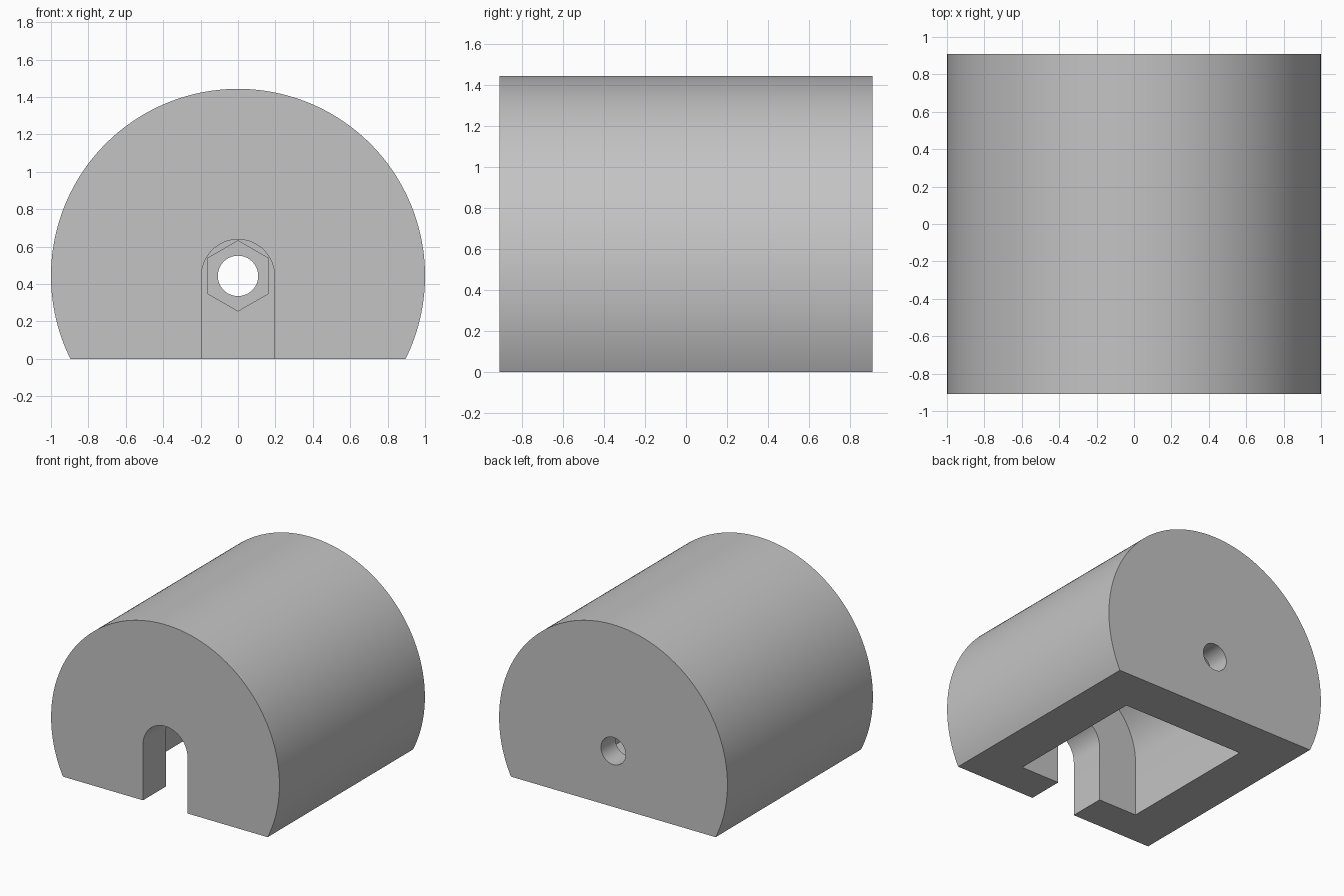
import bpy, bmesh, math

AXIS_Z = 0.443      # height of the shared axis
HALF_LEN = 0.91

cube = bpy.data.objects.get("Cube")
if cube:
    bpy.data.objects.remove(cube, do_unlink=True)

grey = bpy.data.materials.new("plain grey")
grey.use_nodes = True
colour = (0.55, 0.55, 0.55, 1)
grey.diffuse_color = colour
grey.node_tree.nodes["Principled BSDF"].inputs["Base Color"].default_value = colour


def arc(radius, start, end, steps):
    """Points of an arc about the shared axis, angles in radians."""
    angles = [start + (end - start) * i / steps for i in range(steps + 1)]
    return [(radius * math.cos(a), AXIS_Z + radius * math.sin(a)) for a in angles]


def arch(radius, bottom):
    """Round-topped opening with straight sides."""
    return arc(radius, 0, math.pi, 48) + [(-radius, bottom), (radius, bottom)]


def prism(name, profile, y0, y1):
    """Extrude an x-z profile along y."""
    bm = bmesh.new()
    face = bm.faces.new([bm.verts.new((x, y0, z)) for x, z in profile])
    new = bmesh.ops.extrude_face_region(bm, geom=[face])["geom"]
    verts = [v for v in new if isinstance(v, bmesh.types.BMVert)]
    bmesh.ops.translate(bm, verts=verts, vec=(0, y1 - y0, 0))
    bmesh.ops.recalc_face_normals(bm, faces=bm.faces)
    mesh = bpy.data.meshes.new(name)
    bm.to_mesh(mesh)
    bm.free()
    mesh.materials.append(grey)
    obj = bpy.data.objects.new(name, mesh)
    bpy.context.collection.objects.link(obj)
    return obj


# Round body with a flat base
dip = math.asin(AXIS_Z)
body = prism("housing_body", arc(1, -dip, math.pi + dip, 128), -HALF_LEN, HALF_LEN)

# Vaulted cavity, front slot, hexagonal nut pocket and bolt hole
CAVITY_FRONT, CAVITY_BACK, POCKET_BACK = -0.62, 0.55, 0.73
turn = math.tau
cutters = [
    prism("cavity_cutter", arch(0.534, -0.2), CAVITY_FRONT, CAVITY_BACK),
    prism("slot_cutter", arch(0.195, -0.1), -1.1, 0),
    prism("nut_pocket_cutter",
          arc(0.188, turn / 12, turn * 11 / 12, 5), 0.3, POCKET_BACK),
    prism("bolt_hole_cutter", arc(0.108, 0, turn * 47 / 48, 47), 0.2, 1.1),
]

bpy.context.view_layer.objects.active = body
for cutter in cutters:
    mod = body.modifiers.new(cutter.name, "BOOLEAN")
    mod.operation = "DIFFERENCE"
    mod.solver = "EXACT"
    mod.object = cutter
    bpy.ops.object.modifier_apply(modifier=mod.name)
    bpy.data.objects.remove(cutter, do_unlink=True)

# Smooth curved walls, crisp edges
bpy.ops.object.select_all(action="DESELECT")
body.select_set(True)
bpy.ops.object.shade_smooth_by_angle(angle=math.radians(25))
